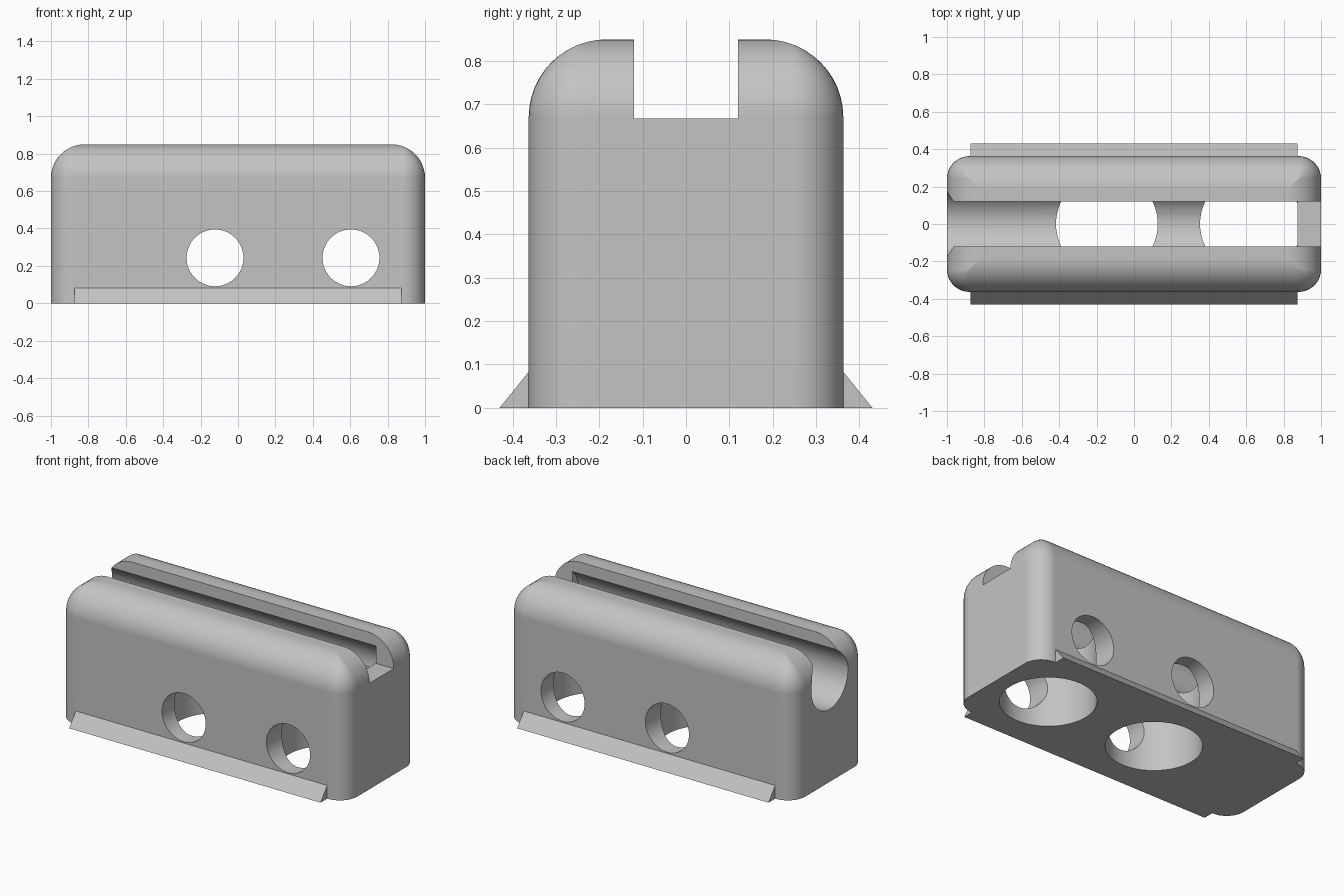
import bpy, bmesh, math
from mathutils import Matrix

if "Cube" in bpy.data.objects:
    bpy.data.objects.remove(bpy.data.objects["Cube"], do_unlink=True)

HX, HY, H = 1.0, 0.363, 0.85      # body half length, half depth, height
R_SIDE, R_TOP = 0.12, 0.18        # vertical and top fillet radii
RIB_X = 0.875

gray = bpy.data.materials.new("light_gray")
gray.use_nodes = True
color = (0.55, 0.55, 0.55, 1)
gray.diffuse_color = color
gray.node_tree.nodes["Principled BSDF"].inputs["Base Color"].default_value = color


def finish(bm, name):
    bmesh.ops.recalc_face_normals(bm, faces=bm.faces)
    mesh = bpy.data.meshes.new(name)
    bm.to_mesh(mesh)
    bm.free()
    mesh.materials.append(gray)
    ob = bpy.data.objects.new(name, mesh)
    bpy.context.collection.objects.link(ob)
    return ob


def activate(ob):
    bpy.ops.object.select_all(action='DESELECT')
    ob.select_set(True)
    bpy.context.view_layer.objects.active = ob


def loft(rings, name):
    """Skin a stack of equal rings and cap both ends."""
    bm = bmesh.new()
    loops = [[bm.verts.new(p) for p in ring] for ring in rings]
    n = len(loops[0])
    for a, b in zip(loops, loops[1:]):
        for i in range(n):
            j = (i + 1) % n
            bm.faces.new((a[i], a[j], b[j], b[i]))
    bm.faces.new(loops[0])
    bm.faces.new(loops[-1])
    return finish(bm, name)


def rounded_ring(inset, z, steps=10):
    r = max(R_SIDE - inset, 0.003)
    cx, cy = HX - inset - r, HY - inset - r
    ring = []
    for q, (sx, sy) in enumerate([(1, 1), (-1, 1), (-1, -1), (1, -1)]):
        for k in range(steps + 1):
            a = math.pi / 2 * (q + k / steps)
            ring.append((sx * cx + r * math.cos(a), sy * cy + r * math.sin(a), z))
    return ring


def box_cutter(lo, hi):
    bm = bmesh.new()
    bmesh.ops.create_cube(bm, size=1)
    for v in bm.verts:
        v.co = [(l + h) / 2 + c * (h - l) for l, h, c in zip(lo, hi, v.co)]
    return finish(bm, "box_cutter")


def round_cutter(radius, start, end, axis):
    """Cylinder running along one axis from start to end."""
    bm = bmesh.new()
    length = end[axis] - start[axis]
    bmesh.ops.create_cone(bm, cap_ends=True, segments=64, radius1=radius,
                          radius2=radius, depth=length)
    turn = [Matrix.Rotation(math.pi / 2, 4, 'Y'),
            Matrix.Rotation(math.pi / 2, 4, 'X'), Matrix.Identity(4)][axis]
    mid = [(s + e) / 2 for s, e in zip(start, end)]
    bmesh.ops.transform(bm, matrix=Matrix.Translation(mid) @ turn, verts=bm.verts)
    return finish(bm, "round_cutter")


# Body: straight walls, then a rolled-over top edge
rings = [rounded_ring(0, 0)]
for k in range(13):
    a = math.pi / 2 * k / 12
    rings.append(rounded_ring(R_TOP * (1 - math.cos(a)),
                              H - R_TOP + R_TOP * math.sin(a)))
body = loft(rings, "body")

# Top slot and the round channel below it, closed at the +x end
cutters = [box_cutter((-1.2, -0.12, 0.667), (1.2, 0.12, 1.0)),
           round_cutter(0.182, (-1.2, 0, 0.64), (RIB_X, 0, 0.64), 0)]
# Wide holes from below, up into the channel
for x in (-0.145, 0.625):
    cutters.append(round_cutter(0.272, (x, 0, -0.2), (x, 0, 0.6), 2))
# Cross holes through the side walls
for x in (-0.123, 0.604):
    cutters.append(round_cutter(0.152, (x, -0.6, 0.243), (x, 0.6, 0.243), 1))

activate(body)
for c in cutters:
    c.hide_render = True
    mod = body.modifiers.new("cut", 'BOOLEAN')
    mod.operation, mod.solver, mod.object = 'DIFFERENCE', 'EXACT', c
    bpy.ops.object.modifier_apply(modifier=mod.name)
    bpy.data.objects.remove(c, do_unlink=True)

bpy.ops.object.shade_smooth_by_angle(angle=math.radians(30))
weighted = body.modifiers.new("weighted_normals", 'WEIGHTED_NORMAL')
weighted.keep_sharp = True

# Wedge ribs along the foot of both long sides
for side, name in ((-1, "front_rib"), (1, "back_rib")):
    profile = [(HY - 0.01, 0), (0.43, 0), (HY, 0.083), (HY - 0.01, 0.083)]
    loft([[(x, side * y, z) for y, z in profile] for x in (-RIB_X, RIB_X)], name)
